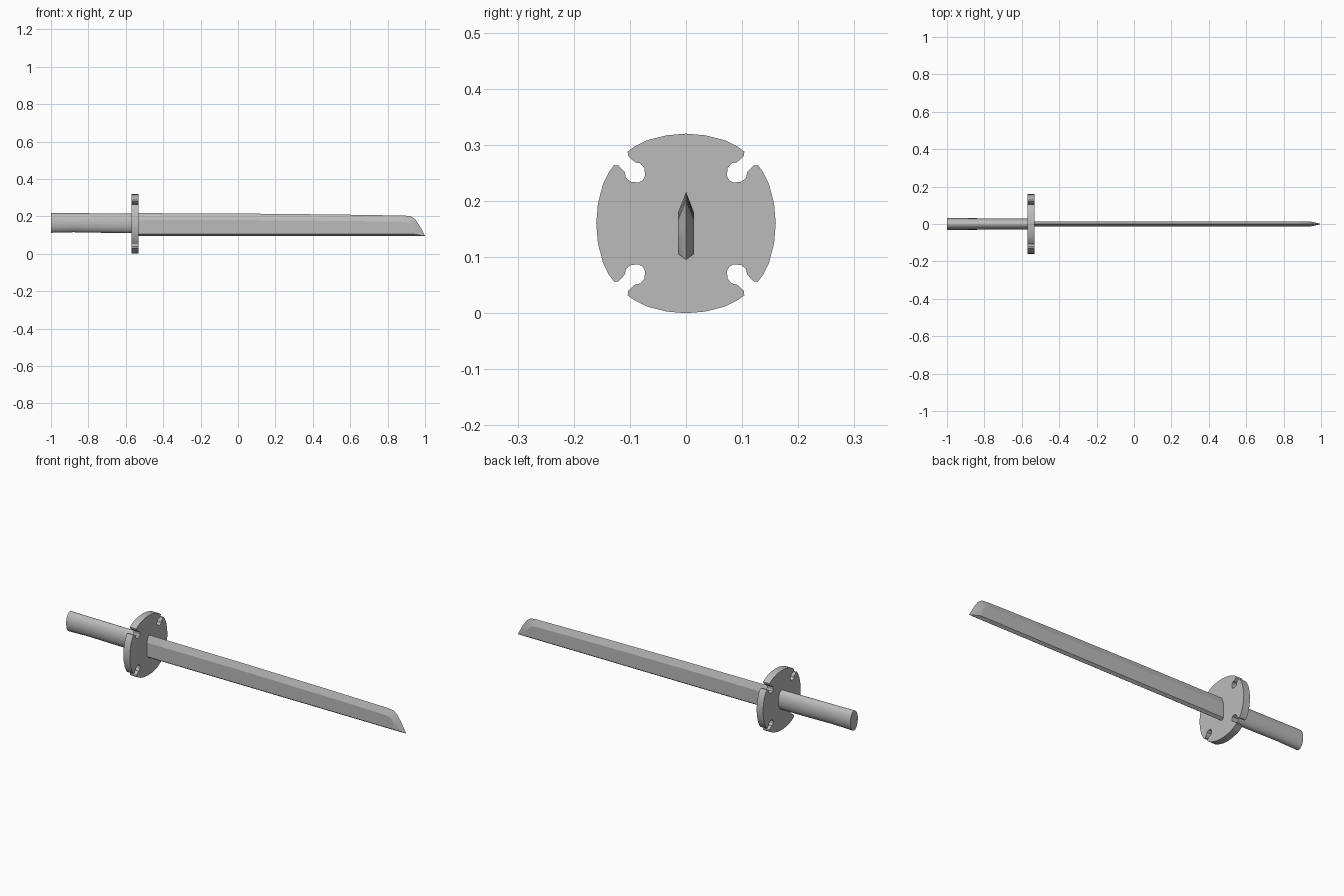
import bpy, bmesh, math

cube = bpy.data.objects.get("Cube")
if cube:
    bpy.data.objects.remove(cube, do_unlink=True)

steel = bpy.data.materials.new("grey steel")
steel.use_nodes = True
GREY = (0.5, 0.5, 0.5, 1)
steel.diffuse_color = GREY
steel.node_tree.nodes["Principled BSDF"].inputs["Base Color"].default_value = GREY


def loft(name, rings, smooth=30):
    """Skin a list of equal-length point rings and cap both ends."""
    bm = bmesh.new()
    rows = [[bm.verts.new(p) for p in ring] for ring in rings]
    n = len(rows[0])
    for a, b in zip(rows, rows[1:]):
        for i in range(n):
            j = (i + 1) % n
            bm.faces.new((a[i], a[j], b[j], b[i]))
    bm.faces.new(rows[0])
    bm.faces.new(rows[-1])
    bmesh.ops.remove_doubles(bm, verts=bm.verts, dist=0.0002)
    bmesh.ops.recalc_face_normals(bm, faces=bm.faces)
    mesh = bpy.data.meshes.new(name)
    bm.to_mesh(mesh)
    bm.free()
    mesh.materials.append(steel)
    obj = bpy.data.objects.new(name, mesh)
    bpy.context.collection.objects.link(obj)
    bpy.ops.object.select_all(action='DESELECT')
    obj.select_set(True)
    bpy.context.view_layer.objects.active = obj
    bpy.ops.object.shade_smooth_by_angle(angle=math.radians(smooth))
    return obj


# Handle: slightly bowed oval grip
def oval(x, zc, ry, rz, n=32):
    turns = [2 * math.pi * i / n for i in range(n)]
    return [(x, ry * math.cos(t), zc + rz * math.sin(t)) for t in turns]


loft("handle", [oval(-1.0, 0.165, 0.032, 0.053), oval(-0.88, 0.166, 0.031, 0.051),
                oval(-0.72, 0.164, 0.03, 0.052), oval(-0.55, 0.163, 0.03, 0.052)])

# Guard: rounded disc with four keyhole notches, one eighth mirrored around
eighth = [(0, .16), (.035, .157), (.07, .148), (.092, .137), (.104, .128), (.103, .12),
          (.091, .109), (.081, .107), (.074, .098), (.073, .085), (.077, .077)]
quarter = eighth + [(z, y) for y, z in reversed(eighth)]
half = quarter + [(y, -z) for y, z in reversed(quarter)]
outline = half + [(-y, z) for y, z in reversed(half)]
clean = [p for i, p in enumerate(outline) if p != outline[i - 1]]
loft("guard", [[(x, y, z + 0.16) for y, z in clean] for x in (-0.57, -0.532)])

# Blade: six-sided section, each station gives spine, shoulder, lower edge and keel
W = 0.014
stations = [
    ((-.55, .217), (-.55, .18), (-.55, .105), (-.55, .095)),
    ((0, .215), (0, .18), (0, .105), (0, .095)),
    ((.5, .21), (.5, .176), (.5, .105), (.5, .095)),
    ((.89, .204), (.88, .171), (.88, .105), (.88, .095)),
    ((.925, .2), (.91, .167), (.91, .105), (.91, .095)),
    ((.948, .183), (.928, .152), (.928, .105), (.928, .095)),
    ((.972, .148), (.942, .13), (.942, .105), (.96, .095)),
]
rings = []
for spine, shoulder, low, keel in stations:
    rings.append([(spine[0], 0, spine[1]), (shoulder[0], W, shoulder[1]),
                  (low[0], W, low[1]), (keel[0], 0, keel[1]),
                  (low[0], -W, low[1]), (shoulder[0], -W, shoulder[1])])
# Final tiny ring closes the point
rings.append([(1.0, y * 0.02, 0.095 + (z - 0.095) * 0.02) for x, y, z in rings[-1]])
loft("blade", rings, 15)
